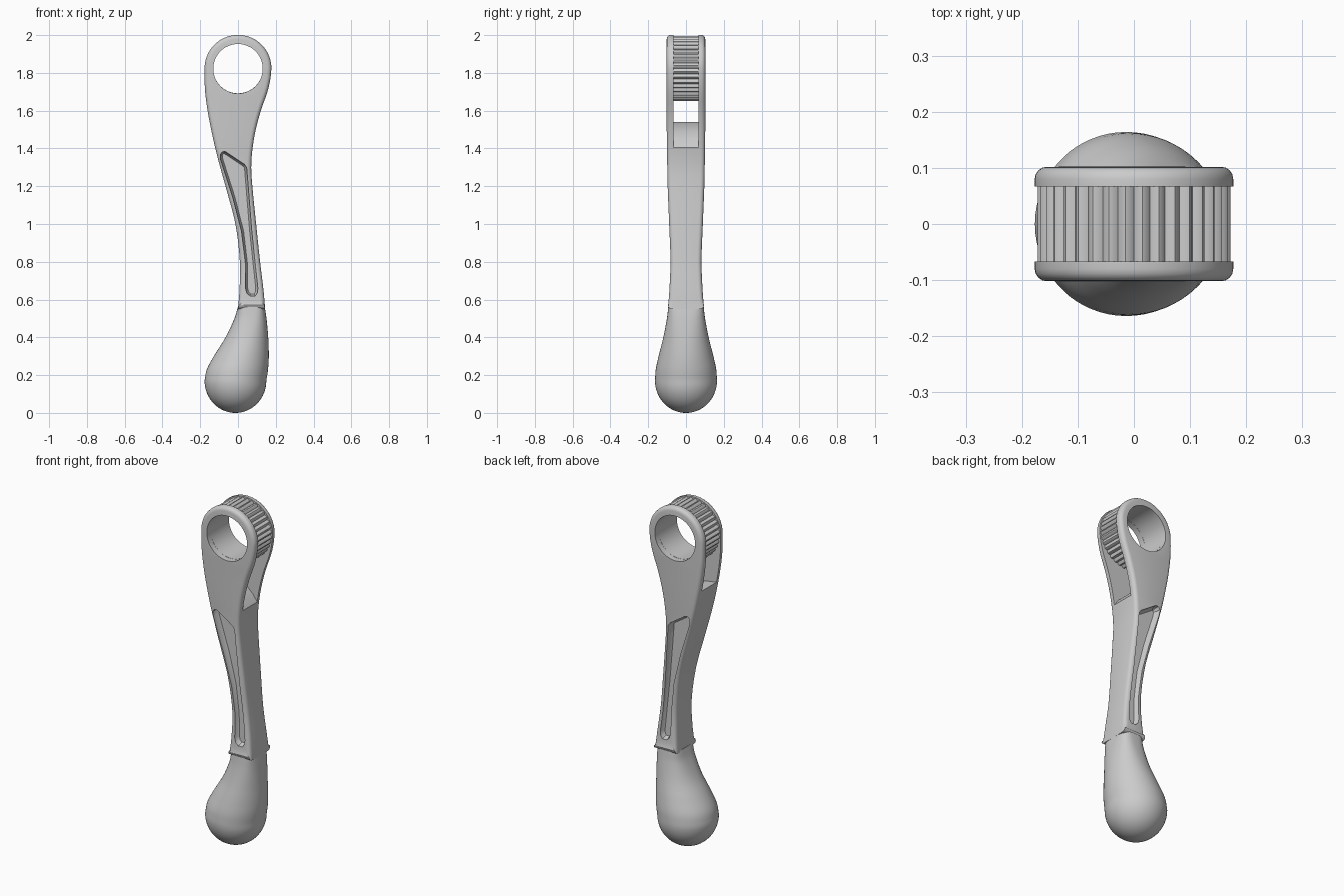
import bpy, bmesh, math

if "Cube" in bpy.data.objects:
    bpy.data.objects.remove(bpy.data.objects["Cube"])

RING_Z, RING_R, HOLE_R = 1.824, 0.177, 0.131


def make(name, loops, cap=True, strips=False, closed=False):
    """Skin a list of equal-length vertex loops; cap the ends with n-gons or paired strips."""
    bm = bmesh.new()
    rows = [[bm.verts.new(p) for p in loop] for loop in loops]
    n = len(rows[0])
    pairs = list(zip(rows, rows[1:]))
    if closed:
        pairs.append((rows[-1], rows[0]))
    for a, b in pairs:
        for i in range(n):
            j = (i + 1) % n
            bm.faces.new((a[i], a[j], b[j], b[i]))
    if cap and not closed:
        for r in (rows[0], rows[-1]):
            if strips:
                for i in range(n // 2 - 1):
                    bm.faces.new((r[i], r[i + 1], r[n - 2 - i], r[n - 1 - i])
                                 if i + 1 != n - 2 - i else (r[i], r[i + 1], r[n - 1 - i]))
                if n % 2:
                    m = n // 2
                    bm.faces.new((r[m - 1], r[m], r[m + 1]))
            else:
                bm.faces.new(r)
    bmesh.ops.recalc_face_normals(bm, faces=bm.faces)
    me = bpy.data.meshes.new(name)
    bm.to_mesh(me)
    bm.free()
    ob = bpy.data.objects.new(name, me)
    bpy.context.collection.objects.link(ob)
    return ob


def smooth(ob, deg):
    bpy.ops.object.select_all(action='DESELECT')
    ob.select_set(True)
    bpy.context.view_layer.objects.active = ob
    bpy.ops.object.shade_smooth_by_angle(angle=math.radians(deg))


def sample(tab, z):
    """Smooth interpolation of table rows keyed by height."""
    k = max(i for i in range(len(tab) - 1) if tab[i][0] <= z + 1e-9)

    def slope(i, c):
        a, b = tab[max(i - 1, 0)], tab[min(i + 1, len(tab) - 1)]
        return (b[c] - a[c]) / (b[0] - a[0])
    a, b = tab[k], tab[k + 1]
    h = b[0] - a[0]
    t = (z - a[0]) / h
    return [(2*t**3 - 3*t*t + 1) * a[c] + (t**3 - 2*t*t + t) * h * slope(k, c)
            + (3*t*t - 2*t**3) * b[c] + (t**3 - t*t) * h * slope(k + 1, c)
            for c in range(1, len(a))]


def inset(pts, d):
    """Offset a clockwise closed outline inward by d."""
    out, n = [], len(pts)
    for i, p in enumerate(pts):
        a, b = pts[i - 1], pts[(i + 1) % n]
        tx, tz = b[0] - a[0], b[1] - a[1]
        l = math.hypot(tx, tz)
        out.append((p[0] + d * tz / l, p[1] - d * tx / l))
    return out


# Arm: height, left edge, right edge, half thickness
ARM = [(0.55, 0.000, 0.144, 0.096), (0.65, 0.008, 0.135, 0.088), (0.8, 0.010, 0.117, 0.082),
       (1.0, -0.014, 0.096, 0.089), (1.2, -0.066, 0.076, 0.097), (1.3, -0.094, 0.070, 0.099),
       (1.4, -0.120, 0.077, 0.101), (1.5, -0.142, 0.094, 0.102), (1.6, -0.161, 0.121, 0.102),
       (1.7, -0.174, 0.156, 0.102), (1.76, -0.177, 0.170, 0.102), (1.81, -0.177, 0.177, 0.102)]
left, right = [], []
for i in range(42):
    z = 0.55 + 1.26 * i / 42
    l, r, w = sample(ARM, z)
    left.append((l, z, w))
    right.append((r, z, w))
for i in range(18):
    t = math.pi / 2 * i / 18
    x, z = RING_R * math.cos(t), RING_Z + RING_R * math.sin(t)
    left.append((-x, z, 0.102))
    right.append((x, z, 0.102))
outline = left + [(0, RING_Z + RING_R, 0.102)] + right[::-1]
flat = [(p[0], p[1]) for p in outline]
loops = []
E = 0.022
for side in (-1, 1):
    part = []
    for k in range(5):
        a = math.pi / 2 * k / 4
        ring = inset(flat, E * (1 - math.cos(a)))
        part.append([(q[0], side * (o[2] - E + E * math.sin(a)), q[1])
                     for q, o in zip(ring, outline)])
    loops += part[::-1] if side < 0 else part
arm = make("lever_arm", loops, strips=True)

# Cutters: fork slot, bore, and a tapered pocket on each face
SLOT = [(-0.5, 1.56), (-0.17, 1.543), (-0.08, 1.53), (0.0, 1.49), (0.05, 1.445),
        (0.085, 1.395), (0.12, 1.33), (0.5, 1.33), (0.5, 2.3), (-0.5, 2.3)]
POCKET = [(0.063, 0.617), (0.045, 0.632), (0.037, 0.66), (0.036, 0.79), (0.016, 0.96),
          (-0.030, 1.14), (-0.094, 1.34), (-0.096, 1.368), (-0.084, 1.384), (-0.066, 1.385),
          (0.035, 1.318), (0.048, 1.300), (0.053, 1.24), (0.075, 0.97), (0.108, 0.66),
          (0.105, 0.635), (0.092, 0.617)]
cutters = [make("slot_cutter", [[(x, y, z) for x, z in SLOT] for y in (-0.067, 0.067)])]
circle = [(HOLE_R * math.cos(math.tau * i / 48), RING_Z - 0.002 + HOLE_R * math.sin(math.tau * i / 48))
          for i in range(48)]
cutters.append(make("bore_cutter", [[(x, y, z) for x, z in circle] for y in (-0.3, 0.3)]))
for s in (-1, 1):
    cutters.append(make("pocket_cutter", [[(x, s * y, z) for x, z in inset(POCKET, d)]
                                          for y, d in ((0.15, 0), (0.078, 0.003), (0.06, 0.014))]))
bpy.context.view_layer.objects.active = arm
for c in cutters:
    c.hide_render = True
    m = arm.modifiers.new("cut", 'BOOLEAN')
    m.operation, m.solver, m.object = 'DIFFERENCE', 'EXACT', c
    bpy.ops.object.modifier_apply(modifier=m.name)
for c in cutters:
    bpy.data.objects.remove(c)
smooth(arm, 32)

# Ribbed ring between the fork cheeks
RIBS = 36
N = RIBS * 4
rad = (0.162, 0.170, 0.173, 0.170)


def ring(y, r):
    return [((r or rad[i % 4]) * math.cos(math.tau * i / N), y,
             RING_Z - 0.001 + (r or rad[i % 4]) * math.sin(math.tau * i / N)) for i in range(N)]


knurl = make("ribbed_ring", [ring(-0.068, HOLE_R), ring(-0.068, None),
                             ring(0.068, None), ring(0.068, HOLE_R)], closed=True)
smooth(knurl, 32)

# Bulb grip: round at the bottom, squaring up where it meets the arm
BULB = [(0.17, -0.177, 0.150, 0.164, 2), (0.23, -0.165, 0.159, 0.160, 2),
        (0.3, -0.128, 0.163, 0.145, 2), (0.4, -0.066, 0.160, 0.120, 2.2),
        (0.5, -0.019, 0.151, 0.101, 2.8), (0.56, -0.001, 0.142, 0.094, 3.6)]


def section(z, l, r, w, e, s=1):
    cx, hx = (l + r) / 2, (r - l) / 2
    pts = []
    for i in range(64):
        a = math.tau * i / 64
        c, d = math.cos(a), math.sin(a)
        pts.append((cx + s * hx * math.copysign(abs(c) ** (2 / e), c),
                    s * w * math.copysign(abs(d) ** (2 / e), d), z))
    return pts


rows = []
for i in range(1, 16):
    t = math.pi / 2 * i / 16
    rows.append(section(0.17 * (1 - math.cos(t)), *BULB[0][1:], s=math.sin(t)))
for i in range(27):
    z = 0.17 + 0.39 * i / 26
    rows.append(section(z, *sample(BULB, z)))
rows.insert(0, section(0, *BULB[0][1:], s=0.01))
smooth(make("bulb_grip", rows), 40)
